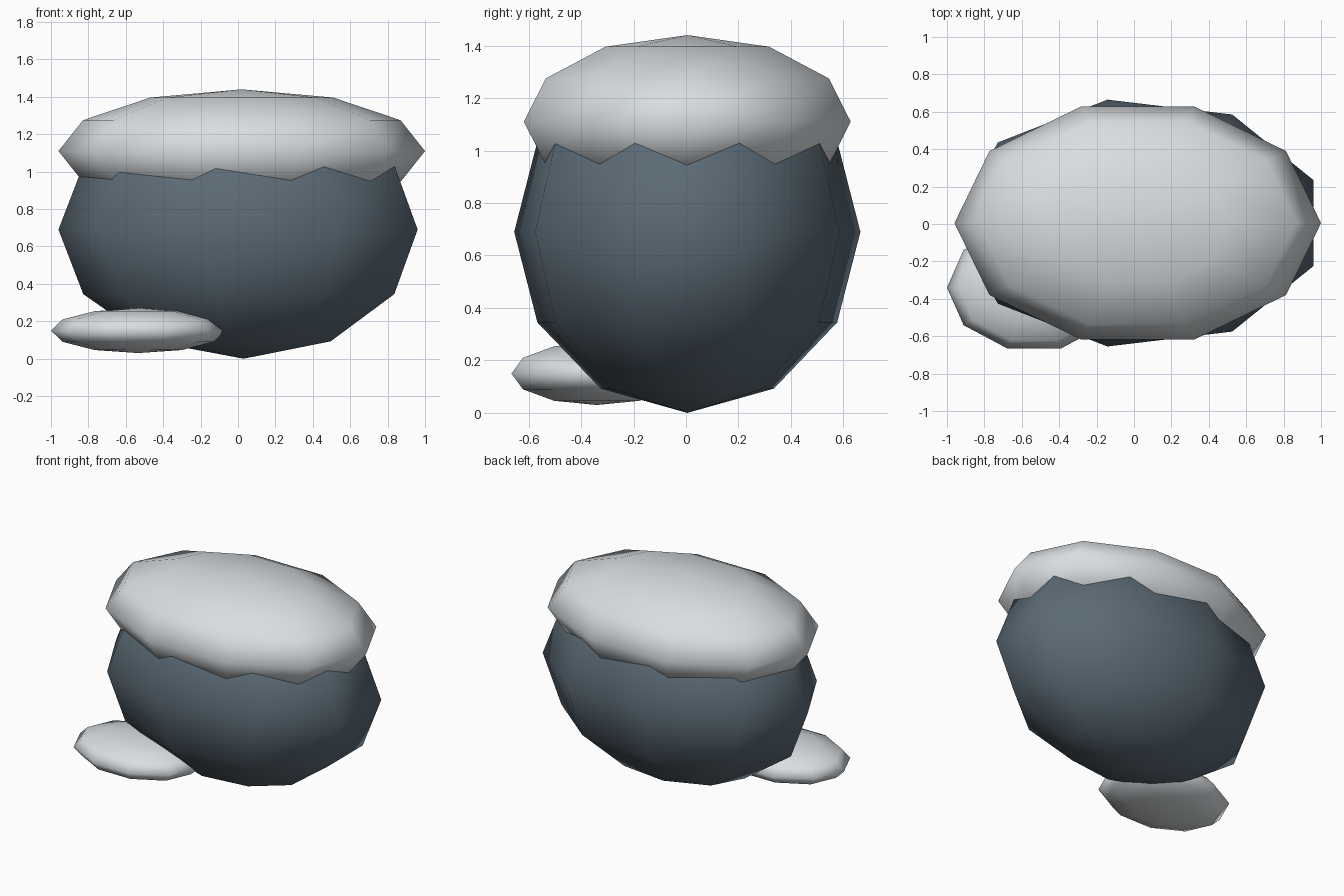
import bpy
import bmesh
from math import cos, sin, pi

cube = bpy.data.objects.get("Cube")
if cube:
    bpy.data.objects.remove(cube, do_unlink=True)


def make_material(name, rgb):
    mat = bpy.data.materials.new(name)
    mat.use_nodes = True
    mat.diffuse_color = (*rgb, 1)
    mat.node_tree.nodes["Principled BSDF"].inputs["Base Color"].default_value = (*rgb, 1)
    return mat


def ellipsoid(name, center, radii, sides, mat, rings=6):
    """Low-poly ball whose first column of vertices points to -x."""
    bm = bmesh.new()
    bottom = bm.verts.new((0, 0, -1))
    top = bm.verts.new((0, 0, 1))
    rows = []
    for r in range(1, rings):
        lat = -pi / 2 + pi * r / rings
        angles = [pi + 2 * pi * s / sides for s in range(sides)]
        rows.append([bm.verts.new((cos(lat) * cos(a), cos(lat) * sin(a), sin(lat)))
                     for a in angles])
    for s in range(sides):
        t = (s + 1) % sides
        bm.faces.new((bottom, rows[0][t], rows[0][s]))
        bm.faces.new((top, rows[-1][s], rows[-1][t]))
        for low, high in zip(rows, rows[1:]):
            bm.faces.new((low[s], low[t], high[t], high[s]))
    bmesh.ops.scale(bm, vec=radii, verts=bm.verts)
    for face in bm.faces:
        face.smooth = True
    mesh = bpy.data.meshes.new(name)
    bm.to_mesh(mesh)
    bm.free()
    mesh.materials.append(mat)
    obj = bpy.data.objects.new(name, mesh)
    obj.location = center
    bpy.context.collection.objects.link(obj)
    return obj


stone = make_material("slate stone", (0.105, 0.145, 0.18))
snow = make_material("pale snow", (0.69, 0.73, 0.76))

# Big rock, the snow lying on it, and a small drift at its foot
ellipsoid("boulder", (0.03, 0.005, 0.69), (0.99, 0.67, 0.69), 9, stone)
ellipsoid("snow_cap", (0.02, 0.005, 1.11), (0.98, 0.655, 0.33), 10, snow)
ellipsoid("snow_drift", (-0.534, -0.34, 0.15), (0.466, 0.342, 0.12), 10, snow)
